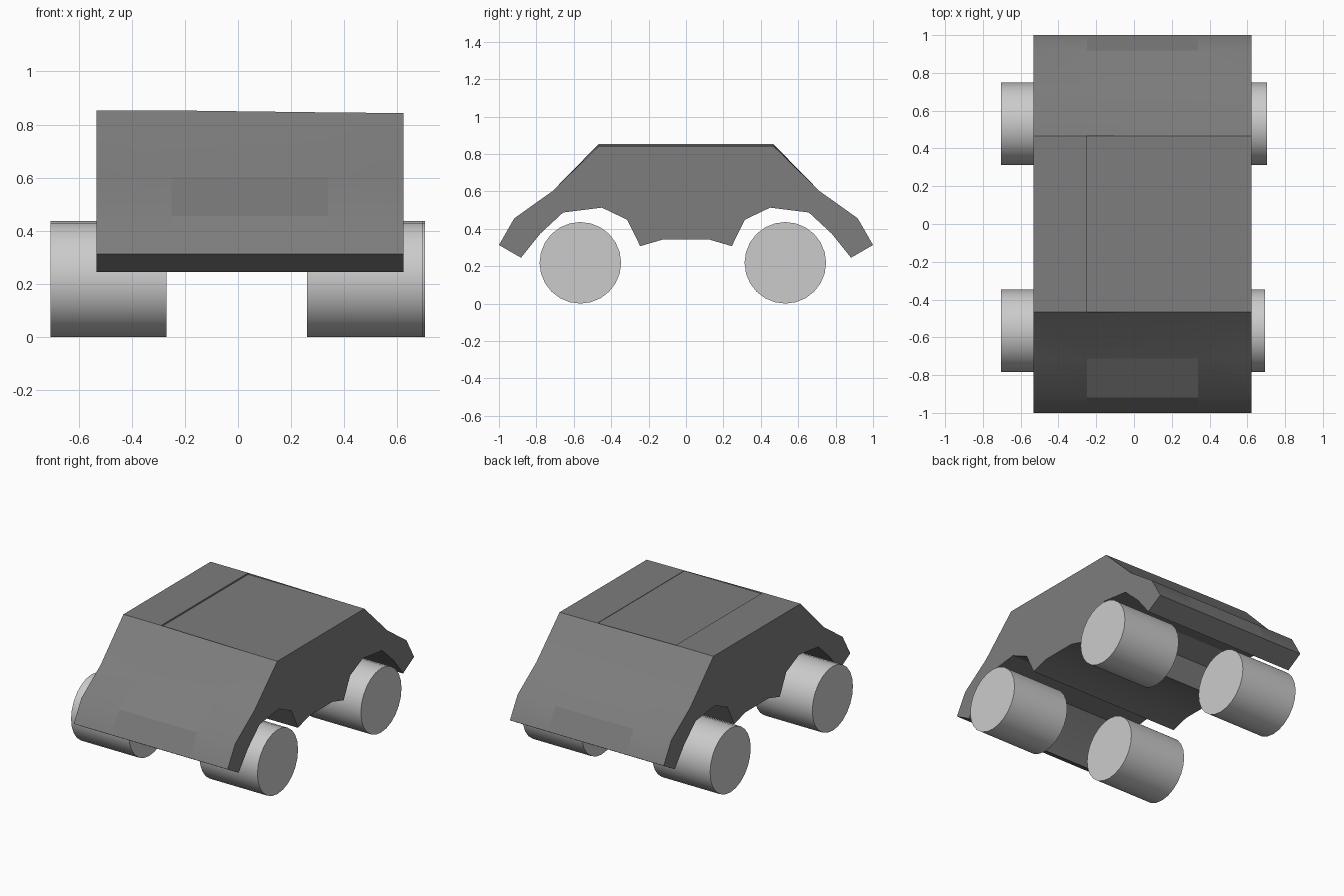
import bpy, bmesh, math

if "Cube" in bpy.data.objects:
    bpy.data.objects.remove(bpy.data.objects["Cube"])

# Side profile, front half (y, z): roof corner, down the slope, round the arch, to the belly
half = [(-0.467, 0.853), (-0.713, 0.602), (-0.918, 0.456), (-1.0, 0.313),
        (-0.882, 0.245), (-0.78, 0.373), (-0.657, 0.487), (-0.45, 0.513),
        (-0.314, 0.448), (-0.245, 0.307), (-0.125, 0.342)]
profile = half + [(-y, z) for y, z in reversed(half)]
n = len(profile)

# Cross-sections along x with the slightly drooping roof height of each
stations = [(-0.533, 0.853), (-0.25, 0.853), (0.338, 0.8455), (0.622, 0.843)]


def smooth(obj):
    bpy.ops.object.select_all(action='DESELECT')
    obj.select_set(True)
    bpy.context.view_layer.objects.active = obj
    bpy.ops.object.shade_smooth_by_angle(angle=math.radians(30))


def build_body():
    bm = bmesh.new()
    rings = []
    for x, roof in stations:
        rings.append([bm.verts.new((x, y, roof if z > 0.85 else z)) for y, z in profile])
    panels = []
    for s in range(3):
        a, b = rings[s], rings[s + 1]
        for i in range(n):
            j = (i + 1) % n
            if s == 1 and i == n - 1:
                continue  # opening for the sunken roof panel
            f = bm.faces.new((a[i], a[j], b[j], b[i]))
            if s == 1 and i in (1, 2, n - 4):
                panels.append(f)
    bm.faces.new(rings[0])
    bm.faces.new(rings[-1])

    # Sunken roof panel with its short walls
    rim = [rings[1][0], rings[2][0], rings[2][-1], rings[1][-1]]
    low = [bm.verts.new((v.co.x, v.co.y, 0.843)) for v in rim]
    bm.faces.new(low)
    for i in range(4):
        j = (i + 1) % 4
        bm.faces.new((rim[i], rim[j], low[j], low[i]))

    bmesh.ops.recalc_face_normals(bm, faces=bm.faces)
    bm.faces.index_update()
    flat = [f.index for f in panels]
    mesh = bpy.data.meshes.new("car_body")
    bm.to_mesh(mesh)
    bm.free()
    body = bpy.data.objects.new("car_body", mesh)
    bpy.context.collection.objects.link(body)
    smooth(body)
    # Flat centre panels at both ends
    for i in flat:
        mesh.polygons[i].use_smooth = False

    # Dark grey paint
    paint = bpy.data.materials.new("dark_paint")
    paint.diffuse_color = (0.205, 0.205, 0.205, 1)
    paint.use_nodes = True
    paint.node_tree.nodes["Principled BSDF"].inputs["Base Color"].default_value = paint.diffuse_color
    mesh.materials.append(paint)


def build_wheel(name, x0, x1, y):
    bpy.ops.mesh.primitive_cylinder_add(
        vertices=24, radius=0.218, depth=x1 - x0,
        location=((x0 + x1) / 2, y, 0.218), rotation=(0, math.pi / 2, 0))
    wheel = bpy.context.object
    wheel.name = name
    smooth(wheel)


build_body()

# Wheels
for end, y, right in (("front", -0.565, 0.694), ("rear", 0.531, 0.703)):
    build_wheel(end + "_left_wheel", -0.705, -0.27, y)
    build_wheel(end + "_right_wheel", 0.26, right, y)
